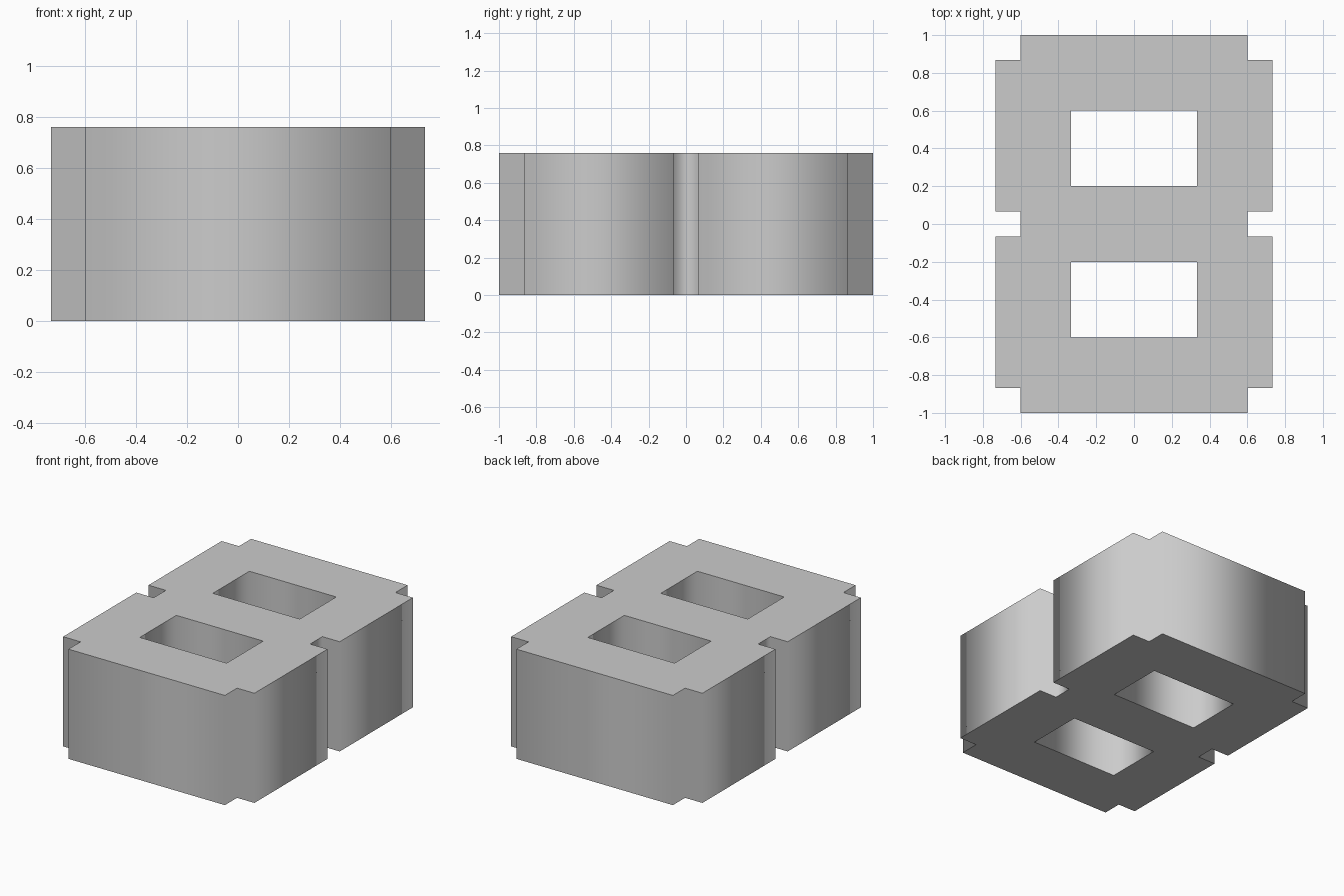
import bpy
import bmesh

cube = bpy.data.objects.get("Cube")
if cube:
    bpy.data.objects.remove(cube, do_unlink=True)

HEIGHT = 0.76

grey = bpy.data.materials.new("light grey")
grey.use_nodes = True
colour = (0.6, 0.6, 0.6, 1)
grey.diffuse_color = colour
grey.node_tree.nodes["Principled BSDF"].inputs["Base Color"].default_value = colour

bm = bmesh.new()


def add_loop(points):
    """Closed outline on the ground plane."""
    verts = [bm.verts.new((x, y, 0)) for x, y in points]
    return [bm.edges.new((a, b)) for a, b in zip(verts, verts[1:] + verts[:1])]


# Outline: right half going up, then turned half a circle for the left half
half = [(0.6, -1), (0.6, -0.867), (0.733, -0.867), (0.733, -0.067),
        (0.6, -0.067), (0.6, 0.067), (0.733, 0.067), (0.733, 0.867),
        (0.6, 0.867), (0.6, 1)]
edges = add_loop(half + [(-x, -y) for x, y in half])

# Two rectangular openings
for cy in (-0.4, 0.4):
    edges += add_loop([(sx * 0.333, cy + sy * 0.2)
                       for sx, sy in ((-1, -1), (-1, 1), (1, 1), (1, -1))])

# Fill the plan and raise it into a solid
bmesh.ops.triangle_fill(bm, edges=edges, use_beauty=True, normal=(0, 0, 1))
base = list(bm.faces)
raised = bmesh.ops.extrude_face_region(bm, geom=base, use_keep_orig=True)["geom"]
top = [v for v in raised if isinstance(v, bmesh.types.BMVert)]
bmesh.ops.translate(bm, verts=top, vec=(0, 0, HEIGHT))
bmesh.ops.recalc_face_normals(bm, faces=bm.faces)

# Flat caps with crisp rims, soft shading round the walls
for face in bm.faces:
    face.smooth = abs(face.normal.z) < 0.5
for edge in bm.edges:
    edge.smooth = len({f.smooth for f in edge.link_faces}) == 1

mesh = bpy.data.meshes.new("notched_block")
bm.to_mesh(mesh)
bm.free()
mesh.materials.append(grey)
block = bpy.data.objects.new("notched_block", mesh)
bpy.context.collection.objects.link(block)
